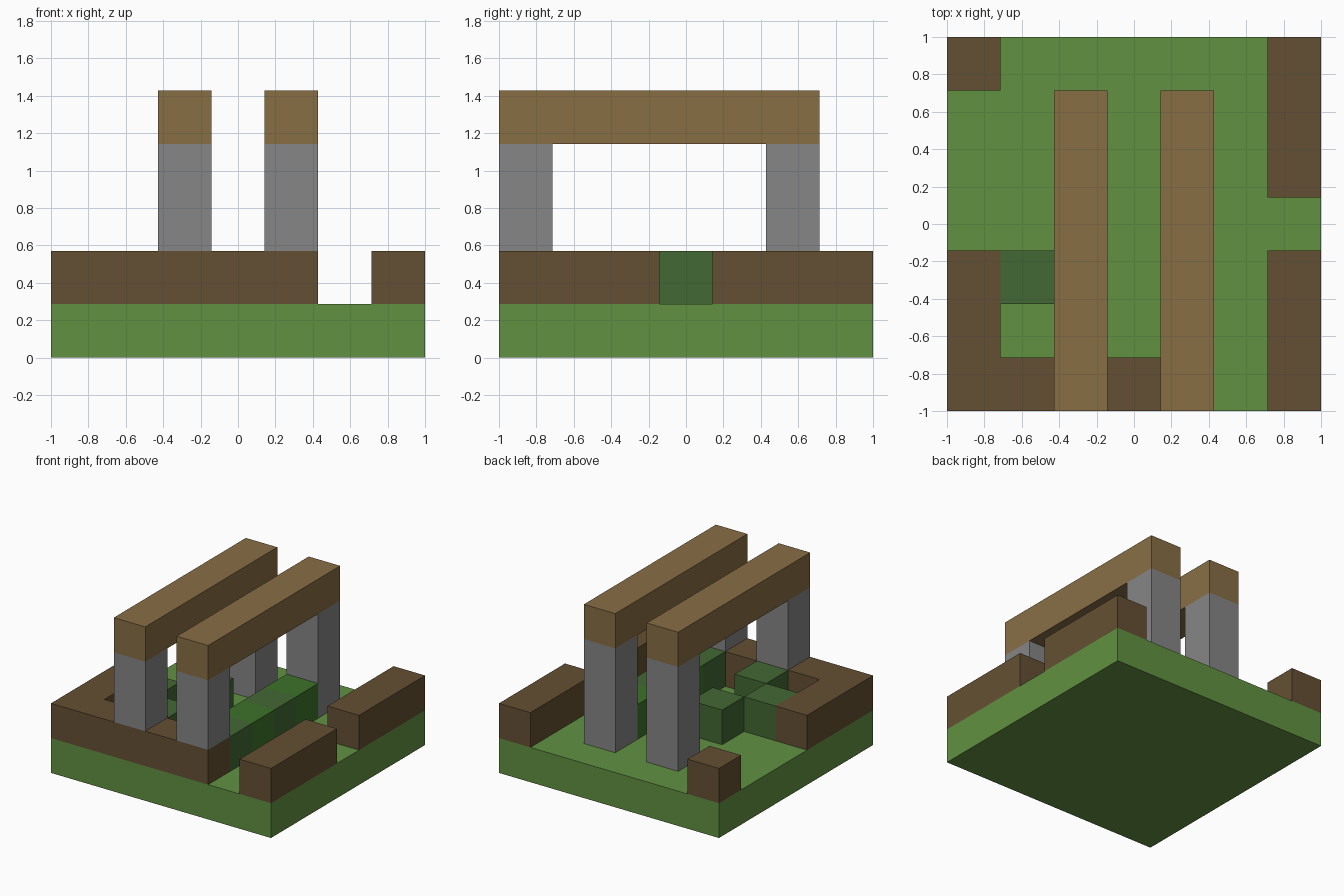
import bpy

# Remove the default cube
if "Cube" in bpy.data.objects:
    bpy.data.objects.remove(bpy.data.objects["Cube"], do_unlink=True)

N = 7          # cells along each side of the plot
CELL = 2 / N   # size of one cell


def material(name, rgb):
    """Flat material from 0-255 display values, stored as linear."""
    lin = [((c / 255 + 0.055) / 1.055) ** 2.4 for c in rgb]
    m = bpy.data.materials.new(name)
    m.use_nodes = True
    m.diffuse_color = (*lin, 1)
    bsdf = m.node_tree.nodes["Principled BSDF"]
    bsdf.inputs["Base Color"].default_value = (*lin, 1)
    bsdf.inputs["Roughness"].default_value = 0.9
    return m


grass = material("grass green", (98, 145, 66))
earth = material("dark brown", (100, 80, 51))
stone = material("stone grey", (134, 134, 134))
timber = material("light timber", (136, 110, 69))
leaf = material("muted leaf green", (68, 104, 52))
bright_leaf = material("bright leaf green", (60, 115, 42))


def block(name, start, size, mat):
    """Box given by its first cell and its size in cells."""
    bpy.ops.mesh.primitive_cube_add(size=1)
    ob = bpy.context.object
    ob.name = name
    offset = (N / 2, N / 2, 0)
    ob.location = [(s + d / 2 - o) * CELL for s, d, o in zip(start, size, offset)]
    ob.scale = [d * CELL for d in size]
    bpy.ops.object.transform_apply(location=True, rotation=False, scale=True)
    ob.data.materials.append(mat)
    return ob


# Ground slab
block("ground", (0, 0, 0), (N, N, 1), grass)

# Low walls: an L at the front right, two runs at the left, one corner block
front_wall = block("front_wall", (0, 0, 1), (5, 1, 1), earth)
side_wall = block("right_front_wall", (0, 1, 1), (1, 2, 1), earth)
block("left_front_wall", (6, 0, 1), (1, 3, 1), earth)
block("left_back_wall", (6, 4, 1), (1, 3, 1), earth)
block("corner_block", (0, 6, 1), (1, 1, 1), earth)

# Join the L into one solid without inner faces
union = front_wall.modifiers.new("union", "BOOLEAN")
union.operation = "UNION"
union.object = side_wall
union.solver = "EXACT"
bpy.context.view_layer.objects.active = front_wall
bpy.ops.object.modifier_apply(modifier=union.name)
bpy.data.objects.remove(side_wall, do_unlink=True)

# Two frames: a pillar on the front wall, a pillar on the ground, a beam on top
for side, x in (("right", 2), ("left", 4)):
    block(side + "_front_pillar", (x, 0, 2), (1, 1, 2), stone)
    block(side + "_back_pillar", (x, 5, 1), (1, 1, 3), stone)
    block(side + "_beam", (x, 0, 4), (1, 6, 1), timber)

# Bushes: a hedge under the left beam and single ones to the right,
# in two greens that alternate like a checkerboard
hedge = [(4, y) for y in range(1, 5)]
single = [(1, 2), (2, 1), (2, 3)]
for i, (x, y) in enumerate(hedge + single):
    block(f"bush_{i + 1}", (x, y, 1), (1, 1, 1), leaf if (x + y) % 2 else bright_leaf)
